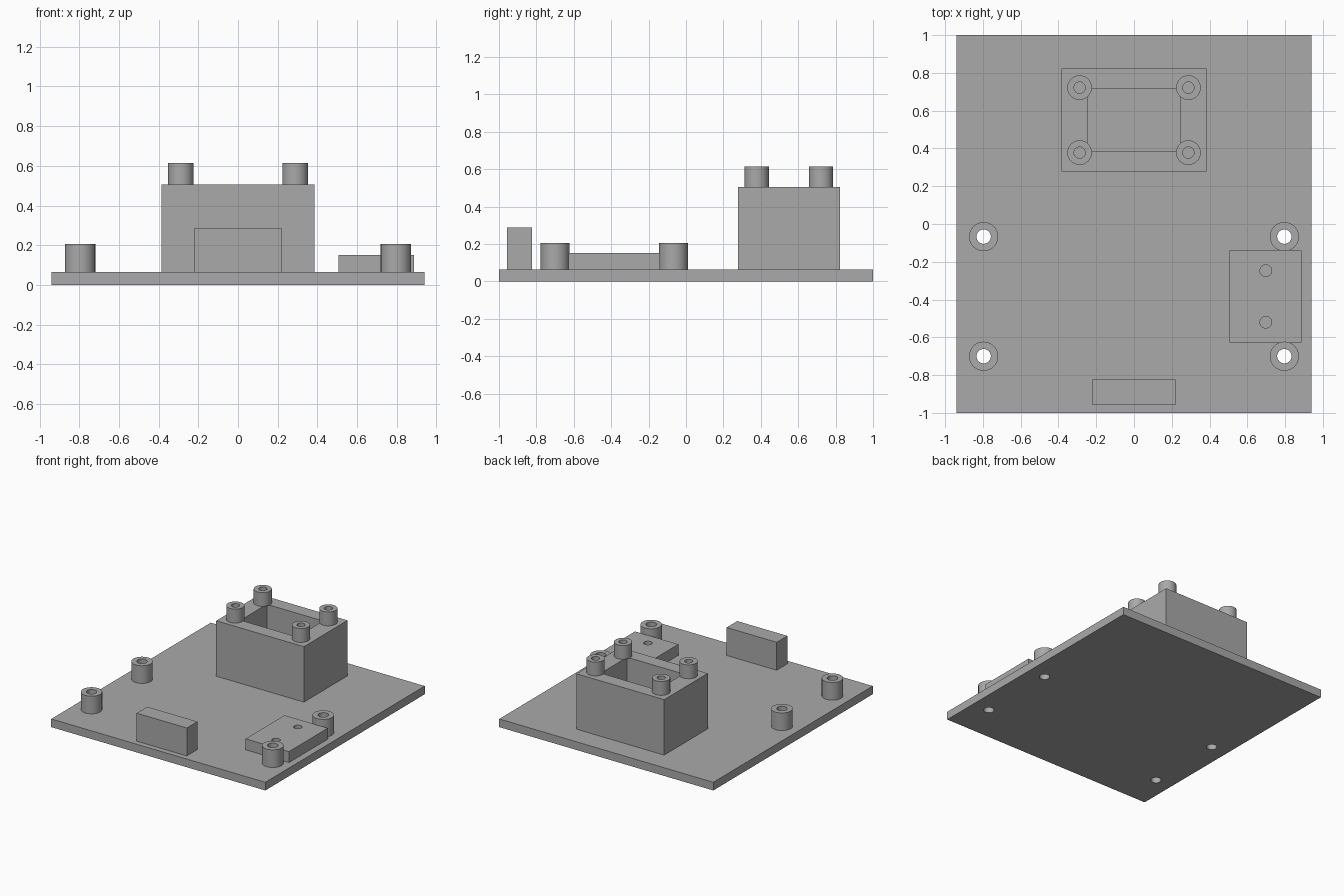
import bpy
import math

default = bpy.data.objects.get("Cube")
if default:
    bpy.data.objects.remove(default, do_unlink=True)

# One flat grey for everything
grey = bpy.data.materials.new("plain grey")
grey.use_nodes = True
colour = (0.4, 0.4, 0.4, 1)
grey.diffuse_color = colour
grey.node_tree.nodes["Principled BSDF"].inputs["Base Color"].default_value = colour


def box(name, x, y, z):
    """Box from (min, max) pairs."""
    spans = (x, y, z)
    bpy.ops.mesh.primitive_cube_add(size=1, location=[(a + b) / 2 for a, b in spans])
    obj = bpy.context.object
    obj.name = name
    obj.scale = [b - a for a, b in spans]
    bpy.ops.object.transform_apply(location=False, rotation=False, scale=True)
    obj.data.materials.append(grey)
    return obj


def rod(name, x, y, radius, z):
    """Upright cylinder between two heights."""
    bpy.ops.mesh.primitive_cylinder_add(
        vertices=48, radius=radius, depth=z[1] - z[0], location=(x, y, sum(z) / 2))
    obj = bpy.context.object
    obj.name = name
    obj.data.materials.append(grey)
    return obj


def cut(target, cutter):
    """Subtract the cutter and discard it."""
    mod = target.modifiers.new("cut", "BOOLEAN")
    mod.operation = "DIFFERENCE"
    mod.solver = "EXACT"
    mod.object = cutter
    bpy.context.view_layer.objects.active = target
    bpy.ops.object.modifier_apply(modifier=mod.name)
    bpy.data.objects.remove(cutter, do_unlink=True)


def smooth(obj):
    bpy.ops.object.select_all(action="DESELECT")
    obj.select_set(True)
    bpy.context.view_layer.objects.active = obj
    bpy.ops.object.shade_smooth_by_angle(angle=math.radians(30))


def standoff(name, x, y, radius, bore, z):
    post = rod(name, x, y, radius, z)
    cut(post, rod("bore", x, y, bore, (z[0] - 0.1, z[1] + 0.1)))
    smooth(post)


DECK = 0.065
TOWER = 0.505

# Base plate with bored standoffs near its edges
plate = box("base_plate", (-0.94, 0.94), (-1, 1), (0, DECK))
for side, x in (("right", -0.796), ("left", 0.796)):
    for end, y in (("front", -0.70), ("back", -0.067)):
        cut(plate, rod("bore", x, y, 0.038, (-0.1, 0.2)))
        standoff(f"plate_standoff_{end}_{side}", x, y, 0.077, 0.038, (DECK, 0.205))
smooth(plate)

# Open-topped housing with four small standoffs on its rim
housing = box("housing", (-0.385, 0.385), (0.277, 0.824), (DECK, TOWER))
cut(housing, box("cavity", (-0.247, 0.247), (0.385, 0.715), (0, 0.7)))
for side, x in (("right", -0.288), ("left", 0.288)):
    for end, y in (("front", 0.378), ("back", 0.722)):
        standoff(f"rim_standoff_{end}_{side}", x, y, 0.065, 0.03, (TOWER, 0.615))

# Low mounting block with two screw holes
block = box("mounting_block", (0.506, 0.887), (-0.628, -0.139), (DECK, 0.152))
for y in (-0.52, -0.247):
    cut(block, rod("bore", 0.698, y, 0.031, (0, 0.3)))
smooth(block)

# Upright block at the front edge
box("front_block", (-0.22, 0.22), (-0.957, -0.824), (DECK, 0.287))
